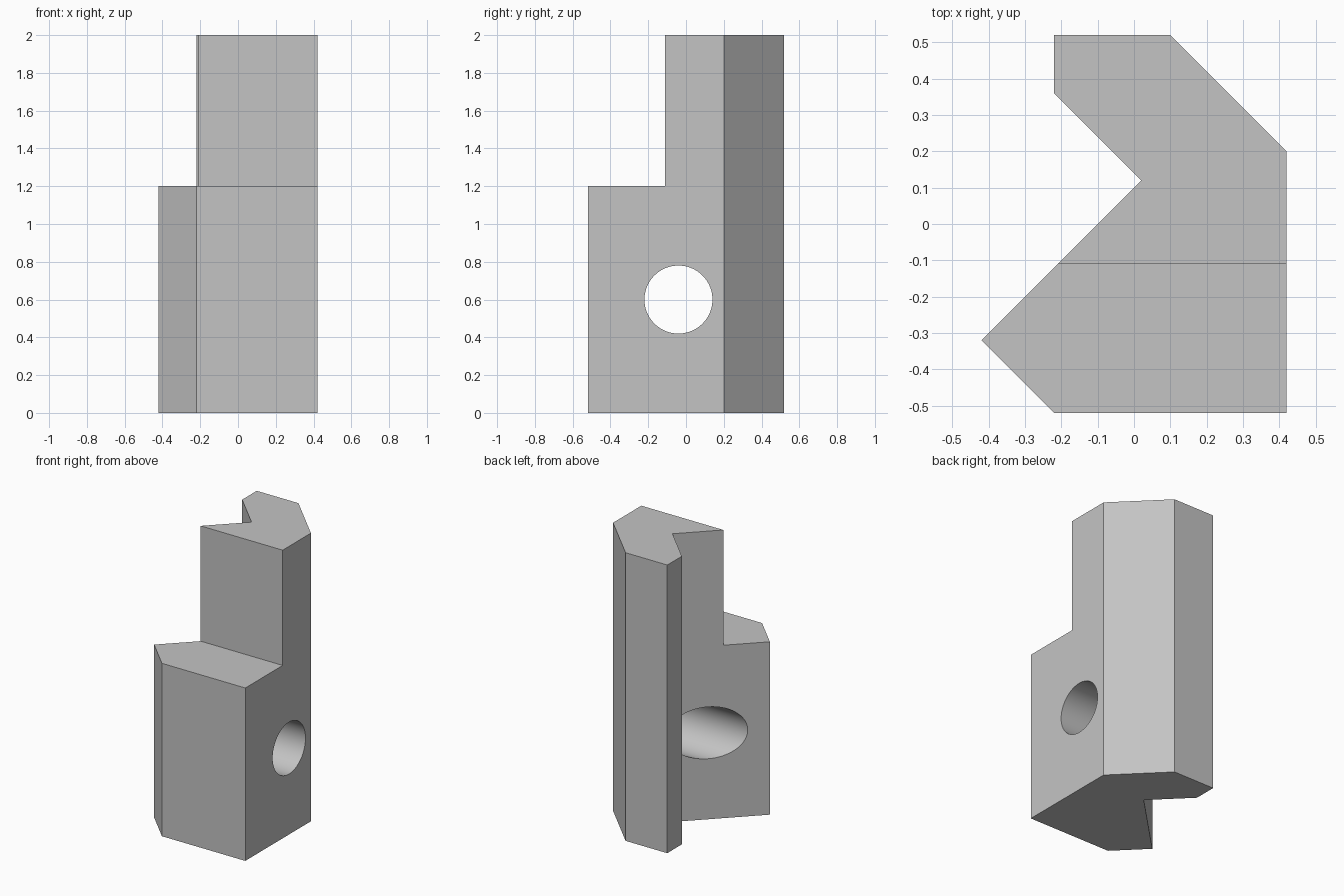
import bpy
import bmesh
from math import radians

default = bpy.data.objects.get("Cube")
if default:
    bpy.data.objects.remove(default)

grey = bpy.data.materials.new("plain grey")
grey.use_nodes = True
colour = (0.55, 0.55, 0.55, 1)
grey.diffuse_color = colour
grey.node_tree.nodes["Principled BSDF"].inputs["Base Color"].default_value = colour


def add_object(name, bm):
    bmesh.ops.recalc_face_normals(bm, faces=bm.faces)
    mesh = bpy.data.meshes.new(name)
    bm.to_mesh(mesh)
    bm.free()
    mesh.materials.append(grey)
    obj = bpy.data.objects.new(name, mesh)
    bpy.context.collection.objects.link(obj)
    return obj


def prism(name, outline, bottom, top):
    bm = bmesh.new()
    face = bm.faces.new([bm.verts.new((x, y, bottom)) for x, y in outline])
    raised = bmesh.ops.extrude_face_region(bm, geom=[face])["geom"]
    verts = [v for v in raised if isinstance(v, bmesh.types.BMVert)]
    bmesh.ops.translate(bm, verts=verts, vec=(0, 0, top - bottom))
    return add_object(name, bm)


# Notched block with chamfered corners
block = prism("notched_block", [
    (-0.22, 0.52), (-0.22, 0.36), (0.02, 0.12), (-0.42, -0.32),
    (-0.22, -0.52), (0.42, -0.52), (0.42, 0.20), (0.10, 0.52)], 0, 2)

# Cutter for the step at the front
step_cutter = prism("step_cutter", [
    (-1, -1), (1, -1), (1, -0.11), (-1, -0.11)], 1.2, 2.5)

# Cutter for the round cross hole
bpy.ops.mesh.primitive_cylinder_add(
    vertices=96, radius=0.18, depth=2, location=(0, -0.04, 0.6),
    rotation=(0, radians(90), 0))
hole_cutter = bpy.context.object
hole_cutter.name = "hole_cutter"
hole_cutter.data.materials.append(grey)

for cutter in (step_cutter, hole_cutter):
    cut = block.modifiers.new(cutter.name, "BOOLEAN")
    cut.operation = "DIFFERENCE"
    cut.solver = "EXACT"
    cut.object = cutter

# Apply the cuts, then discard the cutters
bpy.ops.object.select_all(action="DESELECT")
block.select_set(True)
bpy.context.view_layer.objects.active = block
for cutter in (step_cutter, hole_cutter):
    bpy.ops.object.modifier_apply(modifier=cutter.name)
    bpy.data.objects.remove(cutter)

# Smooth hole wall, sharp block edges
bpy.ops.object.shade_smooth_by_angle(angle=radians(20))
